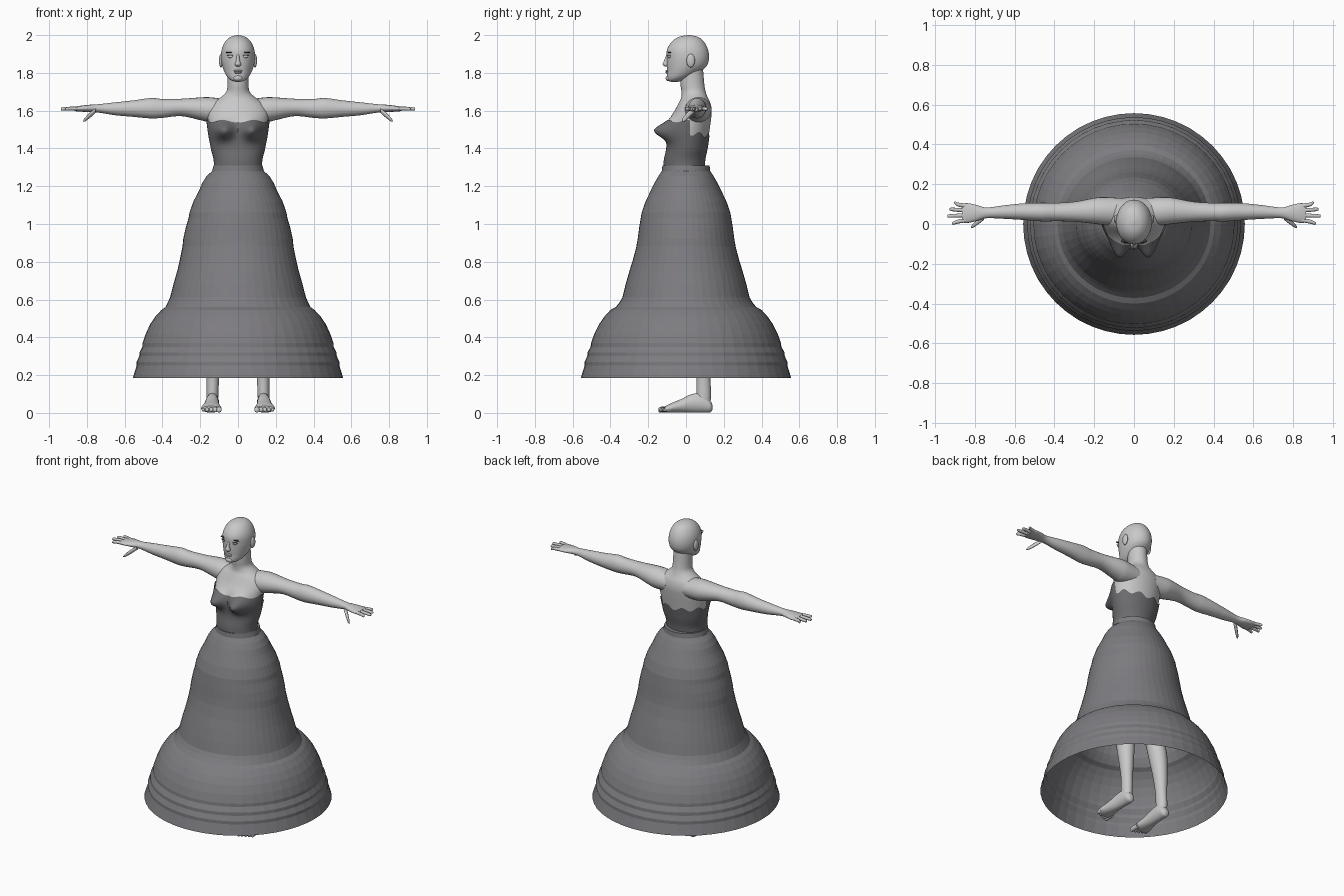
import bpy
import bmesh
from math import sin, cos, pi, tau, exp, radians

if "Cube" in bpy.data.objects:
    bpy.data.objects.remove(bpy.data.objects["Cube"], do_unlink=True)


def material(name, colour):
    mat = bpy.data.materials.new(name)
    mat.use_nodes = True
    mat.diffuse_color = colour
    mat.node_tree.nodes["Principled BSDF"].inputs["Base Color"].default_value = colour
    return mat


SKIN = material("pale grey skin", (.58, .58, .58, 1))
SKIRT = material("grey skirt cloth", (.205, .2, .215, 1))
BODICE = material("dark bodice cloth", (.15, .147, .158, 1))
BROW = material("charcoal brow", (.04, .04, .04, 1))


def finish(name, bm, mat, smooth=True):
    bmesh.ops.recalc_face_normals(bm, faces=bm.faces)
    mesh = bpy.data.meshes.new(name)
    bm.to_mesh(mesh)
    bm.free()
    mesh.materials.append(mat)
    obj = bpy.data.objects.new(name, mesh)
    bpy.context.collection.objects.link(obj)
    if smooth:
        bpy.ops.object.select_all(action="DESELECT")
        obj.select_set(True)
        bpy.context.view_layer.objects.active = obj
        bpy.ops.object.shade_smooth_by_angle(angle=radians(50))
    return obj


def skin_rings(name, rings, mat, caps=True, smooth=True):
    """Join closed rings of points into one surface."""
    bm = bmesh.new()
    loops = [[bm.verts.new(p) for p in ring] for ring in rings]
    for low, high in zip(loops, loops[1:]):
        for i in range(len(low)):
            j = (i + 1) % len(low)
            bm.faces.new((low[i], low[j], high[j], high[i]))
    if caps:
        bm.faces.new(loops[0])
        bm.faces.new(loops[-1])
    return finish(name, bm, mat, smooth)


def refine(rows, steps=4):
    """Smooth curve through the key rows, column by column."""
    out = []
    for i in range(len(rows) - 1):
        a, b, c, d = (rows[max(0, min(len(rows) - 1, i + k))] for k in (-1, 0, 1, 2))
        for s in range(steps):
            t = s / steps
            out.append([q + t * ((r - p) / 2 + t * (p - 2.5 * q + 2 * r - u / 2
                        + t * (1.5 * (q - r) + (u - p) / 2)))
                        for p, q, r, u in zip(a, b, c, d)])
    return out + [list(rows[-1])]


def loft(name, axis, rows, mat=SKIN, side=1, seg=24):
    """Oval sections along an axis: position, centre, radius, centre, radius."""
    rings = []
    for pos, ca, ra, cb, rb in refine(rows):
        ring = []
        for k in range(seg):
            a, b = ca + ra * cos(tau * k / seg), cb + rb * sin(tau * k / seg)
            x, y, z = {"x": (pos, a, b), "y": (a, pos, b), "z": (a, b, pos)}[axis]
            ring.append((x * side, y, z))
        rings.append(ring)
    return skin_rings(name, rings, mat)


def blob(name, centre, size, mat=SKIN):
    bm = bmesh.new()
    bmesh.ops.create_uvsphere(bm, u_segments=20, v_segments=12, radius=1)
    bmesh.ops.scale(bm, vec=size, verts=bm.verts)
    bmesh.ops.translate(bm, vec=centre, verts=bm.verts)
    return finish(name, bm, mat)


# Torso and neck: height, half width, depth centre, half depth
TORSO = refine([
    (1.15, .15, 0, .1), (1.31, .122, -.01, .105), (1.4, .138, .005, .105),
    (1.48, .152, .012, .11), (1.55, .16, .022, .11), (1.6, .16, .038, .098),
    (1.64, .135, .045, .084), (1.67, .092, .045, .07), (1.7, .062, .04, .064),
    (1.74, .056, .034, .063), (1.82, .056, .03, .06)])


def torso_point(turn, z, grow=1.0):
    for low, high in zip(TORSO, TORSO[1:]):
        if z <= high[0]:
            break
    f = (z - low[0]) / (high[0] - low[0])
    _, w, cy, ry = (p + (q - p) * f for p, q in zip(low, high))
    x = w * sin(turn)
    y = cy - ry * cos(turn)
    if cos(turn) > 0:
        y -= .078 * exp(-((abs(x) - .073) / .046) ** 2 - ((z - 1.495) / .044) ** 2)
    return x * grow, cy + (y - cy) * grow, z


TURNS = [tau * k / 72 for k in range(72)]
skin_rings("torso", [[torso_point(t, row[0]) for t in TURNS] for row in TORSO], SKIN)


# Strapless bodice with a wavy neckline and a low back
def neckline(turn):
    t = min(turn, tau - turn)
    if t < 1.6:
        return 1.545 + .007 * cos(7 * t + 2.6)
    return 1.48 + .012 * cos(9 * t) - .01 * (t - 1.6)


skin_rings("bodice", [[torso_point(t, 1.29 + (neckline(t) - 1.29) * k / 20, 1.045)
                       for t in TURNS] for k in range(21)], BODICE, caps=False)

# Tiered open skirt: height, half width, half depth
SKIRT_ROWS = [
    (1.31, .1, .09), (1.31, .13, .125), (1.28, .137, .128), (1.255, .165, .145),
    (1.22, .188, .165), (1.18, .205, .185), (1.12, .236, .214), (1.06, .257, .235),
    (1.03, .262, .24), (.98, .277, .248), (.92, .29, .256), (.88, .294, .263),
    (.81, .308, .281), (.75, .322, .3), (.68, .342, .32), (.61, .36, .337),
    (.585, .372, .352), (.56, .384, .372), (.545, .405, .4), (.51, .438, .432),
    (.47, .465, .46), (.42, .488, .485), (.37, .505, .503), (.35, .506, .505),
    (.32, .522, .522), (.3, .523, .523), (.27, .537, .537), (.25, .537, .537),
    (.185, .557, .557)]
skin_rings("skirt", [[(rx * cos(tau * k / 48), ry * sin(tau * k / 48), z)
                      for k in range(48)] for z, rx, ry in SKIRT_ROWS],
           SKIRT, caps=False, smooth=False)

# Head and face
loft("head", "z", [
    (2, 0, .005, .015, .006), (1.99, 0, .04, .013, .052), (1.965, 0, .068, .01, .085),
    (1.925, 0, .086, .008, .108), (1.88, 0, .09, .01, .112), (1.84, 0, .084, .005, .107),
    (1.81, 0, .074, -.01, .09), (1.78, 0, .058, -.035, .066),
    (1.76, 0, .036, -.055, .043), (1.752, 0, .01, -.06, .015)], seg=40)
loft("nose", "z", [
    (1.9, 0, .007, -.093, .009), (1.865, 0, .01, -.103, .013),
    (1.845, 0, .017, -.106, .018), (1.833, 0, .01, -.1, .01)])
blob("upper_lip", (0, -.098, 1.811), (.024, .011, .005))
blob("lower_lip", (0, -.097, 1.802), (.02, .011, .006))
blob("chin", (0, -.092, 1.772), (.024, .016, .016))

# Arm sections from shoulder to knuckles
ARM = [(.06, .06, .07, 1.6, .06), (.15, .065, .07, 1.605, .066), (.2, .066, .065, 1.61, .06),
       (.3, .062, .05, 1.617, .046), (.4, .06, .046, 1.612, .05), (.46, .06, .047, 1.613, .054),
       (.55, .062, .042, 1.611, .044), (.65, .06, .034, 1.61, .034),
       (.74, .056, .027, 1.612, .022), (.79, .055, .04, 1.612, .019),
       (.84, .055, .05, 1.61, .015), (.865, .053, .044, 1.609, .011)]
# Finger tips: reach, depth at the knuckle, depth at the tip
FINGERS = [("little", .905, .09, .106), ("ring", .928, .068, .074),
           ("middle", .938, .044, .04), ("index", .915, .02, .004)]
# Leg sections from hip to ankle, then foot sections from heel to ball
LEG = [(1.2, .075, .075, 0, .1), (.9, .088, .082, .025, .09), (.62, .11, .058, .04, .06),
       (.45, .125, .055, .068, .06), (.3, .131, .043, .085, .047),
       (.19, .133, .034, .092, .038), (.1, .135, .031, .094, .038), (.04, .135, .03, .094, .035)]
FOOT = [(.14, .135, .012, .03, .012), (.128, .135, .028, .034, .031), (.09, .135, .034, .052, .051),
        (.03, .137, .036, .05, .049), (-.03, .14, .043, .036, .035),
        (-.08, .142, .053, .026, .025), (-.11, .142, .052, .02, .016)]

for side, word in ((1, "left"), (-1, "right")):
    loft(word + "_arm", "x", ARM, side=side)
    for finger, tip, root, end in FINGERS:
        mid = (root + end) / 2
        loft(f"{word}_{finger}_finger", "x", [
            (.84, root, .011, 1.61, .01), (.885, mid, .01, 1.611, .01),
            (tip - .006, end, .008, 1.609, .008), (tip, end, .002, 1.608, .002)],
            side=side, seg=12)
    loft(word + "_thumb", "x", [
        (.755, .035, .015, 1.6, .013), (.785, .01, .013, 1.575, .014),
        (.81, -.01, .01, 1.553, .01), (.82, -.017, .003, 1.545, .003)], side=side, seg=12)
    loft(word + "_leg", "z", LEG, side=side)
    loft(word + "_foot", "y", FOOT, side=side)
    # Toes shrink and step back towards the outside
    for k in range(5):
        x, r, tip = .1 + .021 * k, .017 - .0017 * k, -.146 + .007 * k
        loft(f"{word}_toe_{k + 1}", "y", [
            (-.08, x, r * .8, .02, r), (tip + .02, x, r * .8, .018, r * .9),
            (tip + .005, x, r * .75, .016, r * .8), (tip, x, r * .3, .015, r * .3)],
            side=side, seg=12)
    # Ears, eyes, lashes and brows
    blob(word + "_ear", (side * .09, .025, 1.865), (.011, .022, .036))
    blob(word + "_eyeball", (side * .037, -.086, 1.886), (.017, .011, .008))
    blob(word + "_lashes", (side * .038, -.09, 1.893), (.02, .009, .0025), BROW)
    blob(word + "_brow", (side * .042, -.086, 1.908), (.024, .01, .003), BROW)
